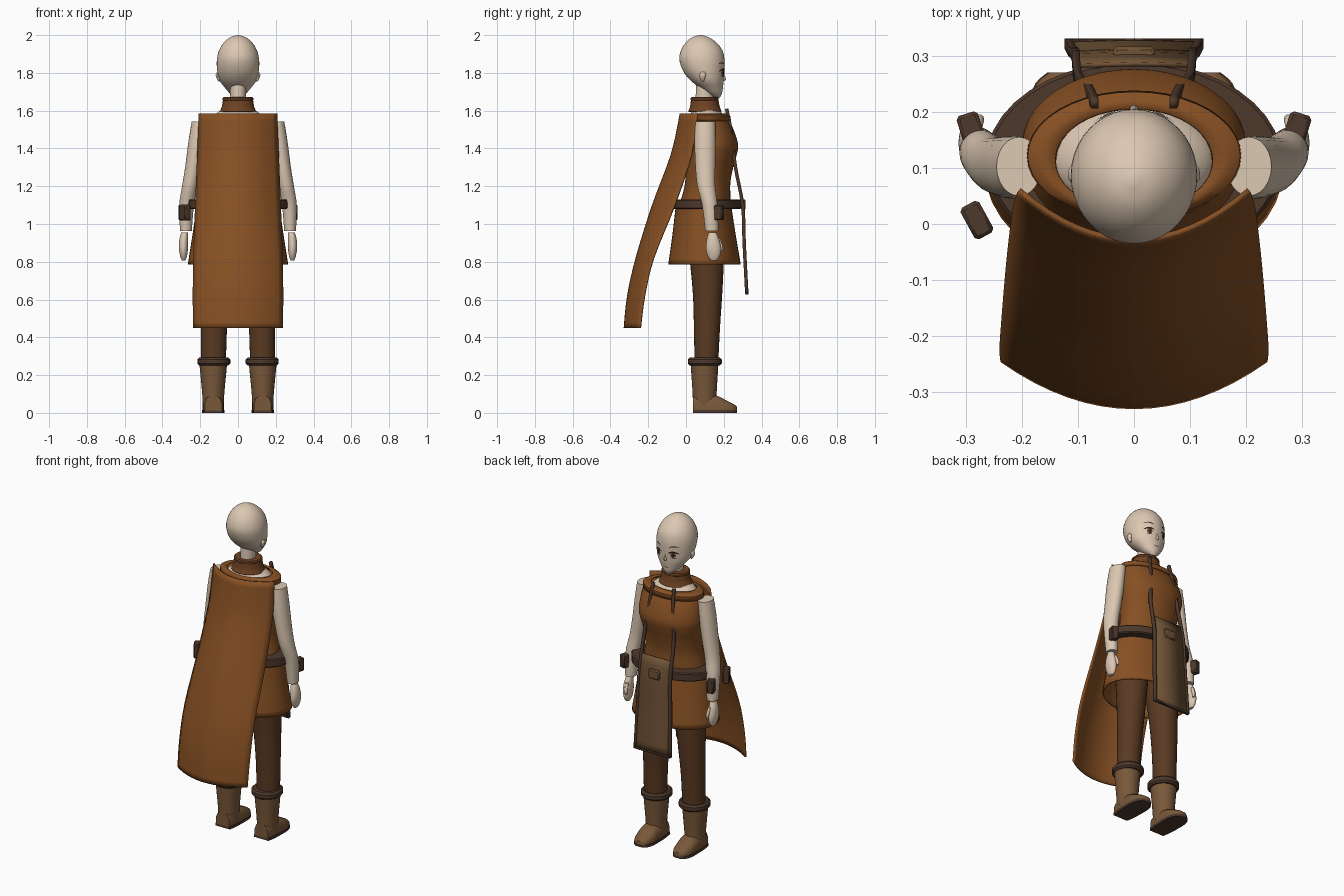
import bpy, bmesh, math
from mathutils import Vector

if "Cube" in bpy.data.objects:
    bpy.data.objects.remove(bpy.data.objects["Cube"])

def mat(name, r, g, b):
    m = bpy.data.materials.new(name)
    m.diffuse_color = (r, g, b, 1)
    m.use_nodes = True
    m.node_tree.nodes["Principled BSDF"].inputs["Base Color"].default_value = m.diffuse_color
    return m

SKIN = mat("skin", .72, .58, .45)
CLOTH = mat("orange_brown_cloth", .24, .08, .017)
COLLAR = mat("collar_brown", .16, .055, .017)
PANTS = mat("dark_brown_cloth", .1, .042, .016)
BOOT = mat("boot_leather", .19, .098, .042)
DARK = mat("dark_leather", .075, .04, .025)
PANEL = mat("tan_brown_cloth", .16, .085, .036)
LINE = mat("face_line", .02, .01, .007)
IRIS = mat("iris_brown", .13, .05, .025)

def make(name, verts, faces, material, thick=0):
    me = bpy.data.meshes.new(name)
    me.from_pydata([tuple(v) for v in verts], [], faces)
    bm = bmesh.new()
    bm.from_mesh(me)
    bmesh.ops.recalc_face_normals(bm, faces=bm.faces)
    bm.to_mesh(me)
    bm.free()
    ob = bpy.data.objects.new(name, me)
    bpy.context.collection.objects.link(ob)
    me.materials.append(material)
    if thick:
        s = ob.modifiers.new("thickness", 'SOLIDIFY')
        s.thickness, s.offset = thick, 0
    bpy.ops.object.select_all(action='DESELECT')
    ob.select_set(True)
    bpy.context.view_layer.objects.active = ob
    bpy.ops.object.shade_smooth_by_angle(angle=math.radians(40))
    return ob

def skin_rings(name, rings, material, cap=True, thick=0, closed=True):
    """Bridge rows of points into a tube (closed) or a sheet (open)."""
    n = len(rings[0])
    faces = []
    for i in range(len(rings) - 1):
        for j in range(n if closed else n - 1):
            k = (j + 1) % n
            faces.append((i*n + j, i*n + k, i*n + n + k, i*n + n + j))
    if cap and closed:
        faces += [tuple(range(n)), tuple(range((len(rings)-1)*n, len(rings)*n))]
    return make(name, [p for r in rings for p in r], faces, material, thick)

def spline(rows, steps=4):
    """Smoothly resample tuples of numbers."""
    out = []
    for i in range(len(rows) - 1):
        p = [rows[max(i-1, 0)], rows[i], rows[i+1], rows[min(i+2, len(rows)-1)]]
        for s in range(steps):
            t = s / steps
            out.append(tuple(.5*(2*b + (c-a)*t + (2*a-5*b+4*c-d)*t*t + (3*b-a-3*c+d)*t**3)
                             for a, b, c, d in zip(*p)))
    return out + [rows[-1]]

def loft(name, rows, material, n=32, smooth=True, **kw):
    """Rows are (z, centre x, back y, front y, half width)."""
    rows = spline(rows) if smooth else rows
    rings = [[(cx + rx*math.cos(a), (y0+y1)/2 + (y1-y0)/2*math.sin(a), z)
              for a in (2*math.pi*j/n for j in range(n))] for z, cx, y0, y1, rx in rows]
    return skin_rings(name, rings, material, **kw)

def band(name, z0, z1, cx, y0, y1, rx, material, b=.006):
    return loft(name, [(z0, cx, y0+b, y1-b, rx-b), (z0+b, cx, y0, y1, rx),
                       (z1-b, cx, y0, y1, rx), (z1, cx, y0+b, y1-b, rx-b)], material, 40, False)

def box(name, loc, size, material, rot=0, bevel=.006):
    bm = bmesh.new()
    bmesh.ops.create_cube(bm, size=1)
    bmesh.ops.scale(bm, vec=size, verts=bm.verts)
    bmesh.ops.bevel(bm, geom=bm.edges, offset=bevel, segments=1, affect='EDGES')
    c, s = math.cos(rot), math.sin(rot)
    verts = [(loc[0]+c*v.co.x-s*v.co.y, loc[1]+s*v.co.x+c*v.co.y, loc[2]+v.co.z) for v in bm.verts]
    faces = [tuple(v.index for v in f.verts) for f in bm.faces]
    bm.free()
    return make(name, verts, faces, material)

# Head
HEAD = spline([(1.668, 0, .155, .178, .012), (1.69, 0, .115, .19, .042), (1.72, 0, .075, .195, .068),
               (1.76, 0, .024, .2, .097), (1.81, 0, -.015, .203, .11), (1.87, 0, -.035, .204, .112),
               (1.92, 0, -.026, .192, .1), (1.96, 0, -.002, .162, .076), (1.988, 0, .032, .122, .042),
               (2.0, 0, .07, .085, .006)])
loft("head", HEAD, SKIN, 40, False)

def face_point(x, z, off):
    for a, b in zip(HEAD, HEAD[1:]):
        if a[0] <= z <= b[0]:
            t = (z-a[0]) / (b[0]-a[0])
            _, _, y0, y1, rx = (p + (q-p)*t for p, q in zip(a, b))
            return (x, (y0+y1)/2 + (y1-y0)/2*math.sqrt(max(0, 1-(x/rx)**2)) + off, z)

def patch(name, cx, cz, w, h, material, off, arch=0, tilt=0):
    """Thin painted plate that follows the face."""
    rings = []
    for i in range(9):
        u = -1 + i/4
        half = h * math.sqrt(max(.04, 1-u*u))
        z = cz - arch*u*u + tilt*u
        rings.append([face_point(cx+w*u, z+half*k, off) for k in (-1, 0, 1)])
    skin_rings(name, rings, material, closed=False)

# Eyes, brows, ears, nose, mouth
for side, s in (("left", -1), ("right", 1)):
    patch(side+"_iris", s*.048, 1.8, .014, .016, IRIS, .003)
    patch(side+"_pupil", s*.048, 1.8, .006, .008, LINE, .005)
    patch(side+"_upper_lid", s*.05, 1.819, .028, .005, LINE, .004, .01, -s*.001)
    patch(side+"_lower_lid", s*.05, 1.782, .016, .0018, LINE, .004, -.003)
    patch(side+"_brow", s*.052, 1.853, .026, .003, LINE, .003, .007, s*.002)
    loft(side+"_ear", [(1.755, s*.1, .085, .095, .004), (1.77, s*.104, .075, .1, .009),
                       (1.79, s*.108, .072, .105, .01), (1.805, s*.106, .08, .1, .005)], SKIN, 12)
patch("mouth", 0, 1.718, .018, .0025, IRIS, .003, -.003)
loft("nose", [(1.758, 0, .19, .202, .006), (1.766, 0, .19, .213, .008),
              (1.785, 0, .19, .206, .005), (1.8, 0, .19, .202, .003)], SKIN, 10)

# Neck, bare shoulders and collar
loft("neck", [(1.55, 0, .045, .145, .055), (1.65, 0, .05, .145, .042), (1.76, 0, .055, .14, .042)], SKIN, 24)
loft("bare_shoulders", [(1.54, 0, .01, .215, .15), (1.575, 0, .02, .2, .128), (1.61, 0, .04, .17, .08),
                        (1.63, 0, .05, .15, .05)], SKIN)
loft("collar", [(1.595, 0, .015, .185, .093), (1.62, 0, .025, .175, .082), (1.655, 0, .03, .168, .076)],
     COLLAR, cap=False, thick=.008)
band("collar_rim", 1.65, 1.672, 0, .025, .173, .081, COLLAR)

# Tunic, neckline and skirt
loft("tunic", [(1.08, 0, -.045, .235, .2), (1.15, 0, -.02, .235, .185), (1.22, 0, -.005, .235, .175),
               (1.3, 0, 0, .25, .18), (1.36, 0, .005, .267, .192), (1.42, 0, .01, .276, .199),
               (1.5, 0, .015, .252, .192), (1.56, 0, .02, .222, .18)], CLOTH, 40)
loft("neckline", [(1.545, 0, .01, .234, .187), (1.57, 0, .012, .232, .186), (1.578, 0, .018, .22, .172),
                  (1.582, 0, .022, .205, .14)], CLOTH, 40, False, cap=False, thick=.008)
loft("skirt", [(1.1, 0, -.05, .235, .215), (.95, 0, -.067, .258, .236), (.785, 0, -.09, .286, .262)],
     CLOTH, 40, cap=False, thick=.008)

# Belt, buckle and pouches
band("belt", 1.08, 1.13, 0, -.068, .29, .264, DARK)
box("buckle", (0, .302, 1.103), (.075, .028, .055), PANEL)
box("hip_pouch", (-.28, .007, 1.06), (.038, .064, .085), DARK, .5)
for s in (-1, 1):
    box("front_pouch", (s*.29, .168, 1.06), (.04, .06, .08), DARK, -s*.3)

# Tabard panel with dark edging; rows are (z, y, half width)
TAB = spline([(1.61, .215, .07), (1.5, .237, .08), (1.3, .262, .1), (1.1, .3, .104), (.9, .308, .11),
              (.63, .322, .117)])
skin_rings("tabard_panel", [[(-w, y, z), (0, y+.003, z), (w, y, z)] for z, y, w in TAB if z < 1.24],
           PANEL, closed=False, thick=.008)
for s in (-1, 1):
    skin_rings("tabard_edge", [[(s*w-.007, y, z), (s*w+.007, y, z)] for z, y, w in TAB],
               DARK, closed=False, thick=.018)
box("tabard_hem", (0, .323, .634), (.24, .016, .014), DARK, 0, .002)

# Cape; rows are (z, middle y, edge y, half width)
CAPE = spline([(1.585, -.028, .06, .205), (1.37, -.075, .03, .213), (1.1, -.175, -.06, .224),
               (.82, -.262, -.172, .234), (.62, -.307, -.22, .237), (.45, -.325, -.242, .235)])
skin_rings("cape", [[(w*u, m+(e-m)*u*u, z) for u in (j/8-1 for j in range(17))] for z, m, e, w in CAPE],
           CLOTH, closed=False, thick=.01)

# Arms, hands, legs and boots
for side, s in (("left", -1), ("right", 1)):
    loft(side+"_arm", [(1.542, s*.205, .05, .155, .04), (1.44, s*.217, .045, .157, .045),
                       (1.3, s*.237, .05, .155, .043), (1.2, s*.255, .06, .155, .041),
                       (1.1, s*.272, .085, .167, .039), (.962, s*.276, .102, .172, .031)], SKIN, 24)
    loft(side+"_hand", [(.955, s*.283, .12, .16, .018), (.92, s*.287, .11, .175, .023),
                        (.87, s*.289, .105, .185, .024), (.83, s*.288, .115, .18, .018),
                        (.808, s*.288, .13, .165, .01)], SKIN, 16)
    loft(side+"_thumb", [(.925, s*.28, .16, .18, .009), (.885, s*.276, .175, .195, .009),
                         (.86, s*.274, .18, .195, .005)], SKIN, 10)
    loft(side+"_leg", [(.25, s*.13, .045, .17, .066), (.45, s*.127, .042, .18, .069),
                       (.65, s*.118, .035, .193, .078), (.9, s*.105, .01, .205, .092)], PANTS, 28)
    loft(side+"_boot_shaft", [(.04, s*.131, .037, .16, .055), (.12, s*.131, .034, .163, .06),
                              (.265, s*.131, .024, .172, .074)], BOOT, 28)
    band(side+"_boot_cuff", .252, .293, s*.128, .01, .19, .087, DARK, .01)
    # Foot sections are (y, half width, top height)
    foot = spline([(.038, .045, .09), (.09, .054, .1), (.16, .056, .092), (.21, .055, .068),
                   (.25, .042, .048), (.27, .02, .034)], 3)
    rings = []
    for y, w, h in foot:
        top = [(s*.131 + w*c, y, .012 + (h-.012)*t)
               for c, t in ((1, 0), (1, .5), (.8, .82), (.4, 1), (-.4, 1), (-.8, .82), (-1, .5), (-1, 0))]
        rings.append(top)
    skin_rings(side+"_foot", rings, BOOT)
    skin_rings(side+"_sole", [[(s*.131 + a*(w+.003), y, z) for a, z in ((1, 0), (1, .016), (-1, .016), (-1, 0))]
                              for y, w, h in foot], DARK)
